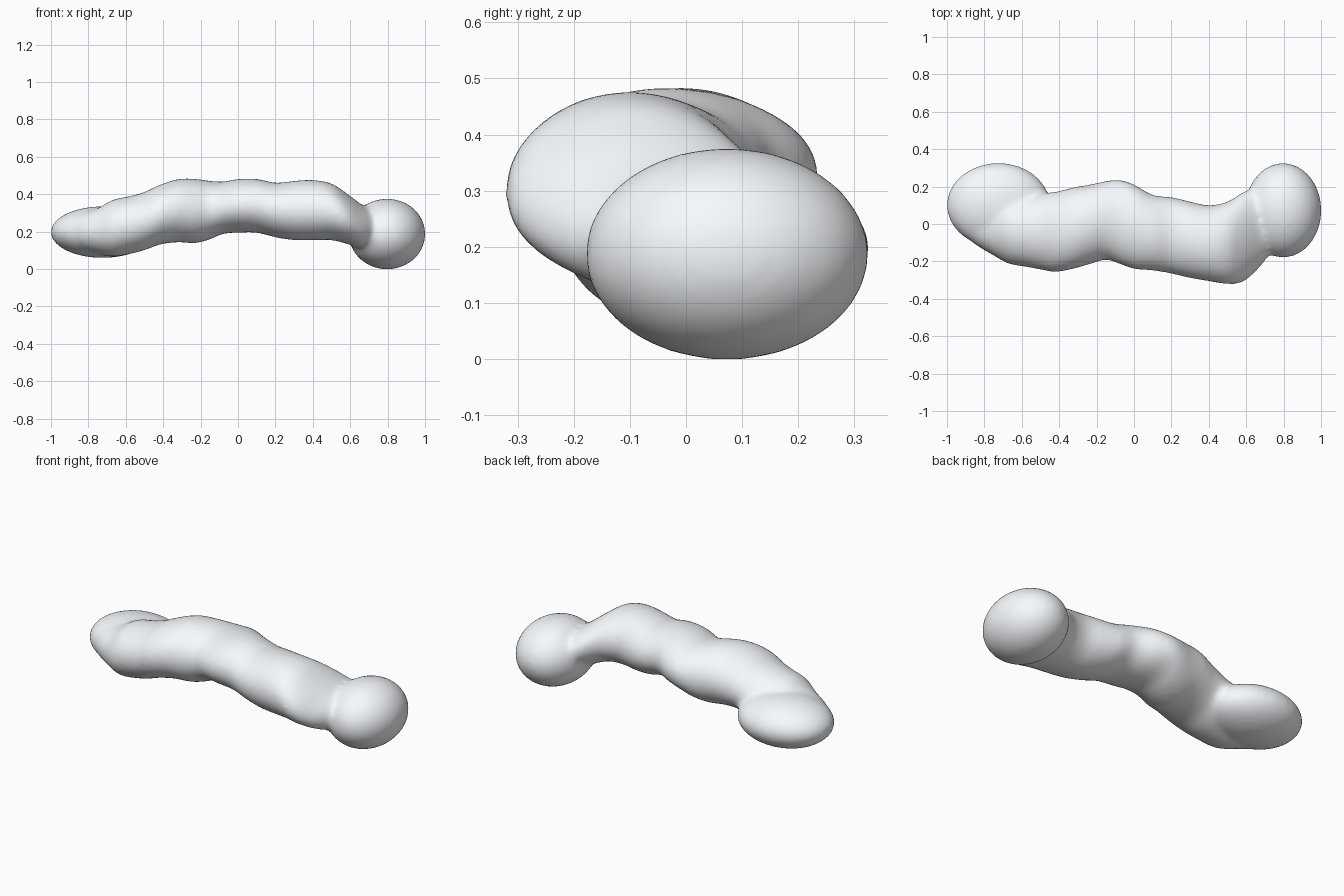
import bpy, bmesh, math
from mathutils import Matrix

if "Cube" in bpy.data.objects:
    bpy.data.objects.remove(bpy.data.objects["Cube"])

# cross-sections along the central trunk: x, y min, y max, z min, z max
STATIONS = [
    (-.90, -.06, .06, .15, .26), (-.85, -.11, .10, .11, .29),
    (-.75, -.17, .14, .08, .325), (-.67, -.213, .15, .065, .37),
    (-.58, -.229, .155, .08, .389), (-.50, -.244, .165, .10, .412),
    (-.42, -.257, .172, .13, .449),
    (-.32, -.239, .197, .143, .481), (-.23, -.213, .212, .138, .482),
    (-.15, -.191, .23, .158, .471), (-.08, -.213, .237, .188, .467),
    (0, -.241, .212, .194, .481), (.10, -.249, .156, .194, .482),
    (.20, -.266, .144, .169, .461), (.30, -.289, .121, .154, .471),
    (.40, -.306, .10, .154, .476), (.50, -.322, .12, .154, .457),
    (.58, -.312, .17, .135, .405), (.66, -.245, .20, .11, .345),
    (.72, -.17, .20, .12, .31),
]
SIDES, STEPS = 48, 4


def catmull(p0, p1, p2, p3, t):
    return [0.5 * (2 * b + (c - a) * t + (2 * a - 5 * b + 4 * c - d) * t * t
                   + (3 * b - a - 3 * c + d) * t ** 3)
            for a, b, c, d in zip(p0, p1, p2, p3)]


sections = []
last = len(STATIONS) - 1
for i in range(last):
    pts = [STATIONS[min(max(k, 0), last)] for k in (i - 1, i, i + 1, i + 2)]
    sections += [catmull(*pts, s / STEPS) for s in range(STEPS)]
sections.append(STATIONS[-1])

# trunk: skin of elliptical sections with closed ends
bm = bmesh.new()
rings = []
for x, y0, y1, z0, z1 in sections:
    ring = []
    for k in range(SIDES):
        a = 2 * math.pi * k / SIDES
        ring.append(bm.verts.new((x, (y0 + y1) / 2 + (y1 - y0) / 2 * math.cos(a),
                                  (z0 + z1) / 2 + (z1 - z0) / 2 * math.sin(a))))
    rings.append(ring)
for r0, r1 in zip(rings, rings[1:]):
    for k in range(SIDES):
        n = (k + 1) % SIDES
        bm.faces.new((r0[k], r0[n], r1[n], r1[k]))
bm.faces.new(rings[0])
bm.faces.new(rings[-1])


def lobe(center, radii):
    m = Matrix.Translation(center) @ Matrix.Diagonal((*radii, 1))
    bmesh.ops.create_uvsphere(bm, u_segments=48, v_segments=24, radius=1, matrix=m)


# flattened lobe at one end, round ball at the other
lobe((-.725, .10, .197), (.277, .227, .138))
lobe((.797, .073, .187), (.205, .253, .189))

bmesh.ops.recalc_face_normals(bm, faces=bm.faces)
mesh = bpy.data.meshes.new("curved_body")
bm.to_mesh(mesh)
bm.free()

# pale cool grey
mat = bpy.data.materials.new("pale_grey")
mat.diffuse_color = (0.94, 0.97, 1.0, 1.0)
mat.use_nodes = True
mat.node_tree.nodes["Principled BSDF"].inputs["Base Color"].default_value = mat.diffuse_color
mesh.materials.append(mat)
body = bpy.data.objects.new("curved_body", mesh)
bpy.context.collection.objects.link(body)

# fuse the parts and soften the joints
fuse = body.modifiers.new("fuse", 'REMESH')
fuse.mode = 'VOXEL'
fuse.voxel_size = 0.014
fuse.use_smooth_shade = True
soften = body.modifiers.new("soften", 'SMOOTH')
soften.factor = 0.5
soften.iterations = 14
